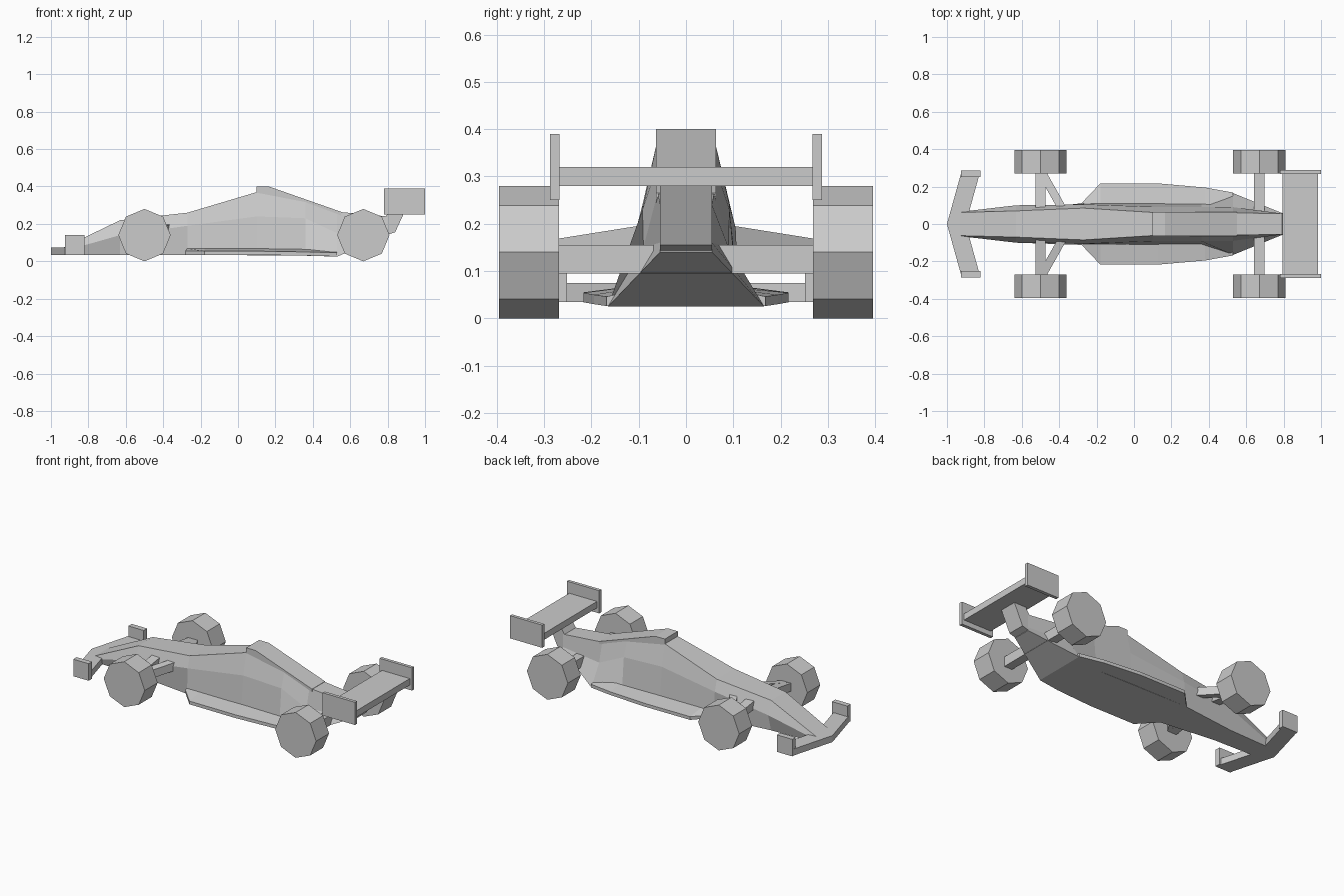
import bpy, bmesh, math
from mathutils import Matrix

cube = bpy.data.objects.get("Cube")
if cube:
    bpy.data.objects.remove(cube)

grey = bpy.data.materials.new("light_grey")
grey.use_nodes = True
COLOUR = (0.6, 0.6, 0.6, 1)
grey.diffuse_color = COLOUR
grey.node_tree.nodes["Principled BSDF"].inputs["Base Color"].default_value = COLOUR


def finish(name, bm):
    bmesh.ops.recalc_face_normals(bm, faces=bm.faces[:])
    mesh = bpy.data.meshes.new(name)
    bm.to_mesh(mesh)
    bm.free()
    mesh.materials.append(grey)
    obj = bpy.data.objects.new(name, mesh)
    bpy.context.collection.objects.link(obj)
    return obj


def loft(name, rings):
    """Skin a list of closed rings of 3D points and cap both ends."""
    bm = bmesh.new()
    loops = [[bm.verts.new(p) for p in ring] for ring in rings]
    n = len(loops[0])
    for a, b in zip(loops, loops[1:]):
        for i in range(n):
            j = (i + 1) % n
            bm.faces.new((a[i], a[j], b[j], b[i]))
    bm.faces.new(loops[0])
    bm.faces.new(loops[-1])
    return finish(name, bm)


def hull(name, stations):
    """Mirrored cross-sections: x, then (half width, height) from bottom to top."""
    rings = []
    for x, half in stations:
        rings.append([(x, w, z) for w, z in half]
                     + [(x, -w, z) for w, z in reversed(half)])
    return loft(name, rings)


def side_prism(name, profile, y0, y1):
    return loft(name, [[(x, y, z) for x, z in profile] for y in (y0, y1)])


def box(name, xs, ys, zs):
    x0, x1 = xs
    z0, z1 = zs
    return side_prism(name, [(x0, z0), (x1, z0), (x1, z1), (x0, z1)], *ys)


def beam(name, start, end, width, height):
    """Bar with upright ends; points give the centre of each end."""
    w, h = width / 2, height / 2
    corners = [(-w, -h), (w, -h), (w, h), (-w, h)]
    return loft(name, [[(x + dx, y, z + dz) for dx, dz in corners]
                       for x, y, z in (start, end)])


# Main body from nose to tail
hull("body", [
    (-0.93, [(0.06, 0.035), (0.065, 0.055), (0.062, 0.075)]),
    (-0.63, [(0.07, 0.035), (0.10, 0.14), (0.07, 0.22)]),
    (-0.27, [(0.112, 0.035), (0.105, 0.19), (0.085, 0.26)]),
    (0.10, [(0.112, 0.032), (0.092, 0.24), (0.062, 0.37)]),
    (0.36, [(0.11, 0.03), (0.092, 0.23), (0.062, 0.32)]),
    (0.53, [(0.165, 0.025), (0.09, 0.15), (0.06, 0.265)]),
    (0.80, [(0.055, 0.14), (0.055, 0.16), (0.055, 0.24)]),
])

# Wide low floor on both sides
hull("floor", [(x, [(w, z), (w, z + 0.02), (0.1, z + 0.035)]) for x, w, z in (
    (-0.28, 0.112, 0.035), (-0.18, 0.217, 0.035), (0.13, 0.217, 0.034),
    (0.38, 0.195, 0.03), (0.53, 0.168, 0.026))])

# Raised intake and engine spine
side_prism("air_intake", [(0.10, 0.34), (0.10, 0.40), (0.165, 0.40),
                          (0.55, 0.265), (0.55, 0.23)], -0.063, 0.063)

# Tail strut and rear wing
side_prism("tail_strut", [(0.74, 0.24), (0.79, 0.14), (0.84, 0.155),
                          (0.90, 0.285), (0.82, 0.285), (0.79, 0.24)], -0.055, 0.055)
box("rear_wing", (0.795, 0.985), (-0.275, 0.275), (0.28, 0.32))

# Swept front wing
outline = [(-1, 0), (-0.925, 0.27), (-0.825, 0.27), (-0.9, 0),
           (-0.825, -0.27), (-0.925, -0.27)]
loft("front_wing", [[(x, y, z) for x, y in outline] for z in (0.035, 0.075)])

for side, s in (("left", 1), ("right", -1)):
    # Wing end plates
    box("rear_end_plate_" + side, (0.78, 1.0), (s * 0.268, s * 0.288), (0.25, 0.39))
    box("front_end_plate_" + side, (-0.925, -0.82), (s * 0.252, s * 0.285), (0.035, 0.14))

    # Suspension arms
    beam("rear_axle_" + side, (0.67, 0, 0.125), (0.67, s * 0.28, 0.125), 0.055, 0.06)
    beam("front_arm_" + side, (-0.5, s * 0.06, 0.175), (-0.5, s * 0.28, 0.142), 0.055, 0.05)
    beam("front_diagonal_arm_" + side, (-0.385, s * 0.085, 0.173),
         (-0.495, s * 0.28, 0.142), 0.05, 0.05)

    # Eight-sided wheels
    for end, x in (("front", -0.5), ("rear", 0.67)):
        bm = bmesh.new()
        bmesh.ops.create_cone(bm, cap_ends=True, segments=8, radius1=0.14, radius2=0.14,
                              depth=0.126,
                              matrix=Matrix.Translation((x, s * 0.332, 0.14))
                              @ Matrix.Rotation(math.pi / 2, 4, "X"))
        finish(f"{end}_wheel_{side}", bm)
